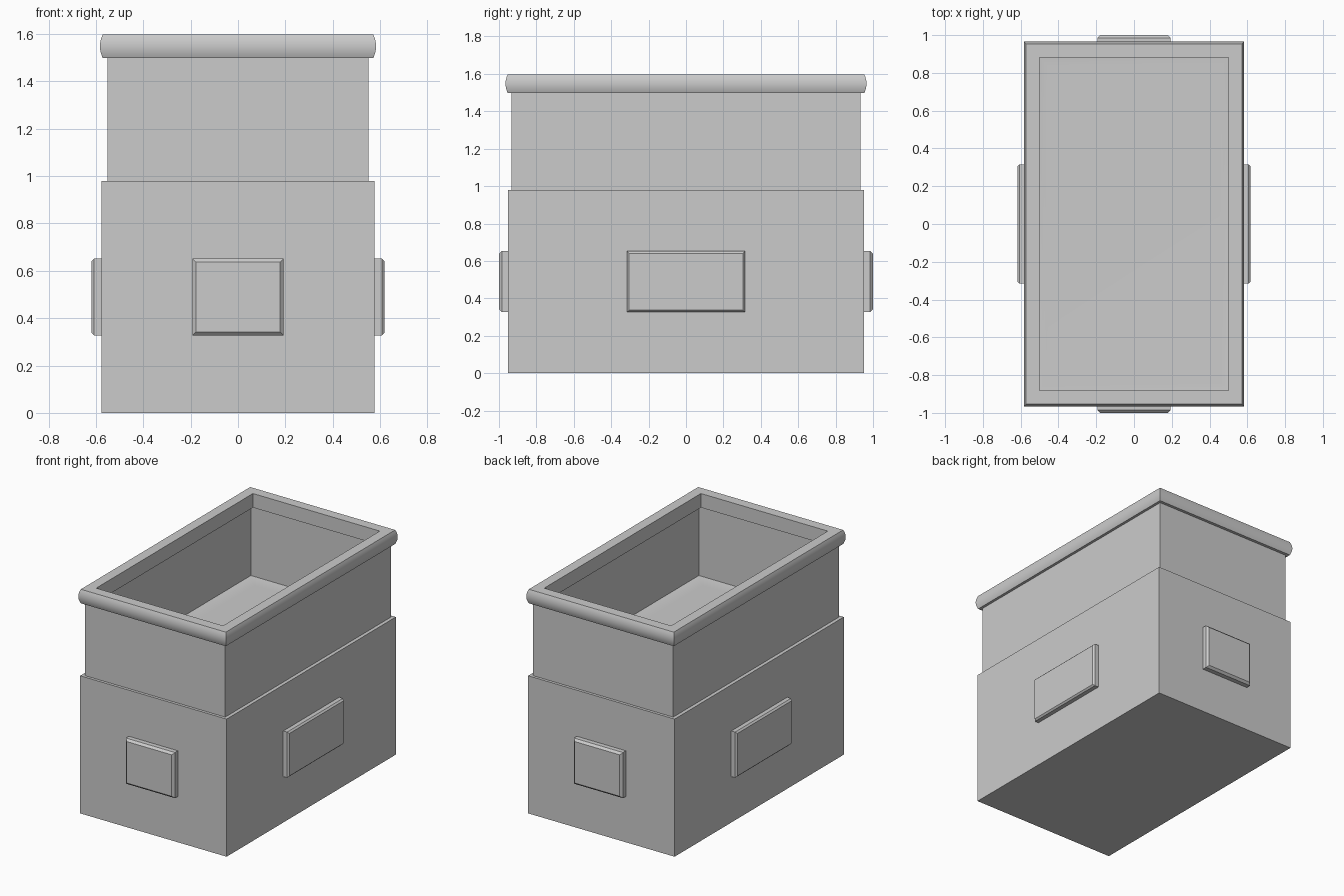
import bpy, bmesh, math

if "Cube" in bpy.data.objects:
    bpy.data.objects.remove(bpy.data.objects["Cube"])


def finish(name, bm):
    bmesh.ops.recalc_face_normals(bm, faces=bm.faces[:])
    mesh = bpy.data.meshes.new(name)
    bm.to_mesh(mesh)
    bm.free()
    obj = bpy.data.objects.new(name, mesh)
    bpy.context.collection.objects.link(obj)
    bpy.ops.object.select_all(action='DESELECT')
    obj.select_set(True)
    bpy.context.view_layer.objects.active = obj
    bpy.ops.object.shade_smooth_by_angle(angle=math.radians(30))
    return obj


def rect_loft(name, profile, closed=False):
    """Skin rectangular rings given as (half_x, half_y, z)."""
    bm = bmesh.new()
    rings = [[bm.verts.new((sx * hx, sy * hy, z))
              for sx, sy in ((-1, -1), (1, -1), (1, 1), (-1, 1))]
             for hx, hy, z in profile]
    pairs = list(zip(rings, rings[1:]))
    if closed:
        pairs.append((rings[-1], rings[0]))
    else:
        bm.faces.new(rings[0])
        bm.faces.new(rings[-1])
    for a, b in pairs:
        for i in range(4):
            j = (i + 1) % 4
            bm.faces.new((a[i], a[j], b[j], b[i]))
    return finish(name, bm)


# Stepped bin body: thin upper wall around a very slightly dished floor
body = [(0.577, 0.952, 0), (0.577, 0.952, 0.98), (0.552, 0.932, 0.98),
        (0.552, 0.932, 1.498), (0.549, 0.929, 1.498)]
for k in range(6):
    t = 1 - k / 5
    inset = 0.09 * (1 - t)
    body.append((0.549 - inset, 0.929 - inset, 0.975 + 0.008 * t * t))
rect_loft("bin_body", body)

# Rim with a bulging outer face, overhanging the wall inside and out
rim = [(0.5, 0.882, 1.498)]
for k in range(9):
    s = k / 4 - 1
    out = 0.012 * (1 - s * s)
    rim.append((0.571 + out, 0.953 + out, 1.548 + 0.05 * s))
rim.append((0.5, 0.882, 1.598))
rect_loft("rim", rim, closed=True)


# Chamfered plates on all four sides
def plate(name, half_width, base, outer, bevel, angle):
    z0, z1 = 0.327, 0.652
    bm = bmesh.new()
    c, s = round(math.cos(angle)), round(math.sin(angle))
    rings = []
    for depth, inset in ((base, 0), (outer - bevel, 0), (outer, bevel)):
        w = half_width - inset
        pts = ((-w, z0 + inset), (w, z0 + inset), (w, z1 - inset), (-w, z1 - inset))
        rings.append([bm.verts.new((c * depth - s * u, s * depth + c * u, z))
                      for u, z in pts])
    for a, b in zip(rings, rings[1:]):
        for i in range(4):
            j = (i + 1) % 4
            bm.faces.new((a[i], a[j], b[j], b[i]))
    bm.faces.new(rings[0])
    bm.faces.new(rings[-1])
    finish(name, bm)


plate("right_plate", 0.315, 0.57, 0.618, 0.011, 0)
plate("left_plate", 0.315, 0.57, 0.618, 0.011, math.pi)
plate("back_plate", 0.193, 0.945, 1.0, 0.015, math.pi / 2)
plate("front_plate", 0.193, 0.945, 1.0, 0.015, -math.pi / 2)
